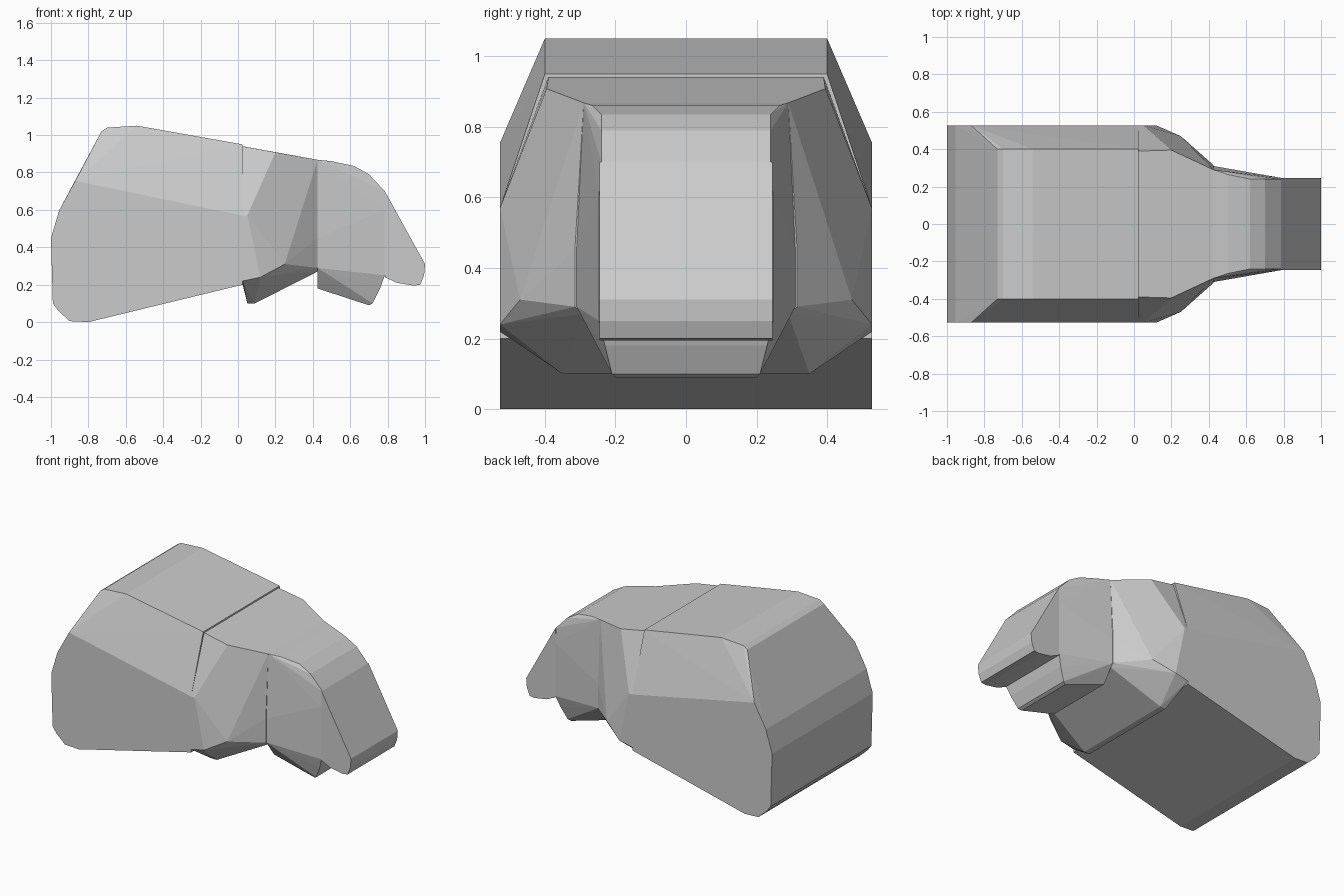
import bpy, bmesh

if "Cube" in bpy.data.objects:
    bpy.data.objects.remove(bpy.data.objects["Cube"])


def faceted_block(name, half_points):
    """Convex faceted block from (x, half width, z) corners mirrored across y."""
    bm = bmesh.new()
    for x, y, z in half_points:
        bm.verts.new((x, y, z))
        bm.verts.new((x, -y, z))
    hull = bmesh.ops.convex_hull(bm, input=bm.verts[:])
    loose = {g for g in hull["geom_interior"] + hull["geom_unused"]
             if isinstance(g, bmesh.types.BMVert)}
    bmesh.ops.delete(bm, geom=list(loose), context="VERTS")
    bmesh.ops.dissolve_limit(bm, angle_limit=0.02, verts=bm.verts[:], edges=bm.edges[:])
    bmesh.ops.recalc_face_normals(bm, faces=bm.faces[:])
    mesh = bpy.data.meshes.new(name)
    bm.to_mesh(mesh)
    bm.free()
    obj = bpy.data.objects.new(name, mesh)
    bpy.context.collection.objects.link(obj)


# Large rear shell: straight side walls leaning in to a narrower roof
rear_side = [(-1, .45), (-.99, .1), (-.96, .06), (-.9, .005), (-.8, 0), (.025, .2),
             (.025, .57), (-.87, .755), (-.955, .6)]
rear_roof = [(-.73, 1.02), (-.7, 1.04), (-.54, 1.05), (.025, .95)]
faceted_block("rear_shell", [(x, .527, z) for x, z in rear_side]
              + [(x, .4, z) for x, z in rear_roof])

# Tapering middle plate
faceted_block("middle_plate", [
    (.025, .527, .22), (.12, .527, .24), (.05, .527, .57), (.025, .527, .57),
    (.25, .47, .31), (.425, .315, .29), (.425, .315, .45), (.425, .29, .868),
    (.2, .395, .908), (.025, .39, .94),
    (.025, .4, .2), (.05, .35, .1), (.09, .35, .1), (.425, .29, .27)])

# Front plate with rounded brow and a low lip
faceted_block("front_plate", [
    (.425, .29, .868), (.5, .265, .86), (.62, .24, .835), (.7, .24, .79), (.785, .24, .7),
    (.425, .31, .45), (.425, .31, .29), (.785, .247, .6), (.785, .247, .25),
    (.425, .23, .18), (.66, .2, .105), (.7, .2, .09), (.72, .21, .1), (.76, .23, .18)])

# Sloping nose wedge
nose = [(.785, .7), (.785, .24), (.85, .21), (.94, .195), (.975, .2), (.995, .25), (1, .31)]
faceted_block("nose_wedge", [(x, .245, z) for x, z in nose])
